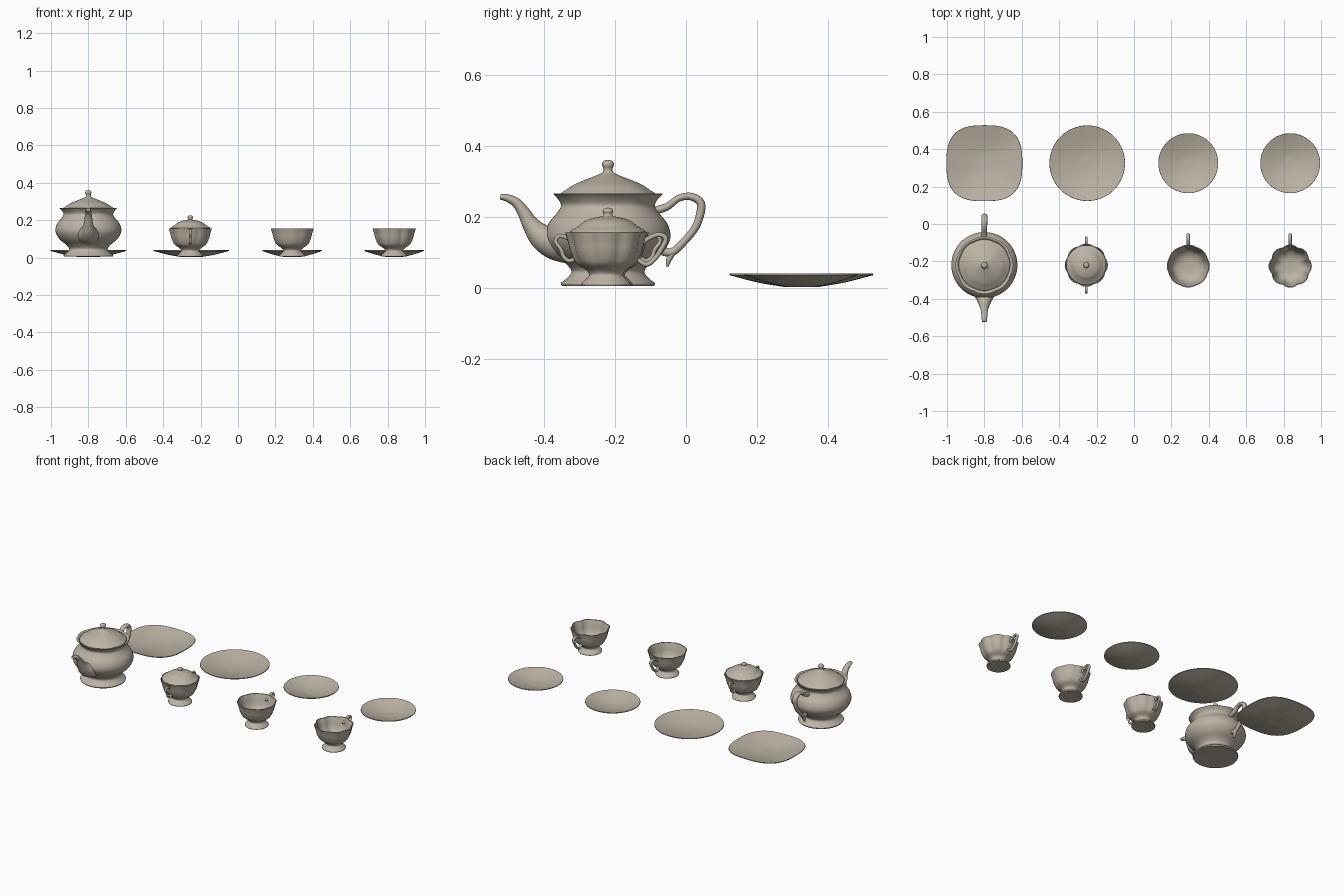
import bpy, bmesh, math
from mathutils import Vector

clay = bpy.data.materials.new("warm_beige")
clay.diffuse_color = (0.50, 0.45, 0.37, 1)


def smooth(pts, n=5):
    """Catmull-Rom curve through points of any dimension."""
    P = [Vector(p) for p in pts]
    out = []
    for i in range(len(P) - 1):
        a, b, c, d = P[max(i - 1, 0)], P[i], P[i + 1], P[min(i + 2, len(P) - 1)]
        for k in range(n):
            t = k / n
            out.append(0.5 * (2 * b + (c - a) * t + (2 * a - 5 * b + 4 * c - d) * t * t
                              + (3 * b - a - 3 * c + d) * t ** 3))
    return out + [P[-1]]


def finish(name, bm, loc):
    bmesh.ops.recalc_face_normals(bm, faces=bm.faces)
    me = bpy.data.meshes.new(name)
    bm.to_mesh(me)
    bm.free()
    ob = bpy.data.objects.new(name, me)
    ob.location = loc
    bpy.context.collection.objects.link(ob)
    me.materials.append(clay)
    bpy.context.view_layer.objects.active = ob
    for o in bpy.context.selected_objects:
        o.select_set(False)
    ob.select_set(True)
    bpy.ops.object.shade_smooth_by_angle(angle=math.radians(50))
    return ob


def skin(bm, rings):
    """Join closed rings of points, capping both ends."""
    R = [[bm.verts.new(p) for p in ring] for ring in rings]
    n = len(R[0])
    for a, b in zip(R, R[1:]):
        for i in range(n):
            j = (i + 1) % n
            bm.faces.new((a[i], a[j], b[j], b[i]))
    bm.faces.new(R[0][::-1])
    bm.faces.new(R[-1])


def lathe(name, parts, loc, shape=None, seg=64):
    """Revolve joined smooth profile pieces; shape(angle, z) scales radius."""
    prof = []
    for p in parts:
        prof += [q for q in smooth(p) if not prof or (q - prof[-1]).length > 1e-5]
    bm = bmesh.new()
    rings = []
    for r, z in prof:
        ring = []
        for i in range(seg):
            a = math.tau * i / seg
            rr = max(r, 0.001) * (shape(a, z) if shape else 1)
            ring.append((rr * math.cos(a), rr * math.sin(a), z))
        rings.append(ring)
    skin(bm, rings)
    return finish(name, bm, loc)


def tube(name, pts, loc, side=1, seg=14):
    """Tube in the y-z plane; points are (y, z, in-plane radius, x radius)."""
    P = smooth(pts, 6)
    rings = []
    for i, p in enumerate(P):
        d = P[min(i + 1, len(P) - 1)] - P[max(i - 1, 0)]
        l = math.hypot(d[0], d[1])
        ny, nz = -d[1] / l, d[0] / l
        rings.append([(p[3] * math.cos(t), side * (p[0] + ny * p[2] * math.sin(t)),
                       p[1] + nz * p[2] * math.sin(t))
                      for t in (math.tau * k / seg for k in range(seg))])
    bm = bmesh.new()
    skin(bm, rings)
    return finish(name, bm, loc)


def flute(n, amp, z0, z1):
    """Vertical lobes, fading in between z0 and z1."""
    def f(a, z):
        w = min(max((z - z0) / (z1 - z0), 0), 1)
        return 1 + amp * w * (abs(math.cos(n * a / 2)) - 0.8)
    return f


# ---- teapot ----
T = (-0.8, -0.22, 0)
lathe("teapot_body", [
    [(0, 0.008), (0.13, 0.006)],
    [(0.13, 0.006), (0.132, 0.014), (0.118, 0.025), (0.103, 0.045), (0.118, 0.068), (0.155, 0.1),
     (0.176, 0.14), (0.168, 0.18), (0.143, 0.212), (0.132, 0.232), (0.14, 0.25), (0.154, 0.265)],
    [(0.154, 0.265), (0.144, 0.264), (0.125, 0.24)],
    [(0.125, 0.24), (0, 0.24)]], T, flute(8, 0.03, 0.22, 0.265))
lathe("teapot_lid", [
    [(0, 0.25), (0.134, 0.255)],
    [(0.134, 0.255), (0.136, 0.263), (0.118, 0.276), (0.095, 0.291), (0.06, 0.306), (0.032, 0.317),
     (0.015, 0.326), (0.013, 0.336), (0.017, 0.347), (0.013, 0.357), (0, 0.361)]],
    T, flute(8, 0.02, 0.5, 0.4))
tube("teapot_spout", [
    (-0.10, 0.125, 0.06, 0.07), (-0.15, 0.13, 0.052, 0.06), (-0.188, 0.146, 0.038, 0.04),
    (-0.217, 0.178, 0.025, 0.026), (-0.238, 0.214, 0.018, 0.02), (-0.258, 0.24, 0.014, 0.017),
    (-0.283, 0.253, 0.011, 0.015), (-0.303, 0.257, 0.008, 0.012)], T)
tube("teapot_handle", [
    (0.12, 0.215, 0.012, 0.015), (0.165, 0.228, 0.011, 0.015), (0.2, 0.253, 0.01, 0.015),
    (0.235, 0.257, 0.011, 0.016), (0.261, 0.24, 0.012, 0.016), (0.26, 0.208, 0.012, 0.015),
    (0.245, 0.168, 0.011, 0.014), (0.212, 0.128, 0.011, 0.013), (0.178, 0.1, 0.012, 0.013),
    (0.14, 0.11, 0.014, 0.013)], T)
tube("teapot_handle_curl", [
    (0.185, 0.105, 0.01, 0.012), (0.172, 0.08, 0.008, 0.01), (0.167, 0.06, 0.004, 0.006)], T)

# ---- sugar bowl and cups share a footed bowl ----
foot = [(0.068, 0.006), (0.069, 0.013), (0.058, 0.024), (0.048, 0.036), (0.056, 0.05),
        (0.083, 0.07), (0.098, 0.1), (0.106, 0.13), (0.114, 0.156)]


def bowl(name, loc, lobes):
    lathe(name, [
        [(0, 0.008), foot[0]], foot,
        [foot[-1], (0.109, 0.156)],
        [(0.109, 0.156), (0.1, 0.128), (0.092, 0.1), (0.077, 0.075), (0.045, 0.058), (0, 0.055)]],
        loc, flute(8, lobes, 0.04, 0.08))


S = (-0.255, -0.22, 0)
bowl("sugar_bowl", S, 0.06)
lathe("sugar_lid", [
    [(0, 0.15), (0.104, 0.154)],
    [(0.104, 0.154), (0.105, 0.16), (0.085, 0.173), (0.065, 0.188), (0.04, 0.197), (0.017, 0.202),
     (0.012, 0.208), (0.015, 0.216), (0.011, 0.223), (0, 0.226)]], S)
for side, tag in ((1, "back"), (-1, "front")):
    tube("sugar_handle_" + tag, [
        (0.095, 0.126, 0.006, 0.006), (0.113, 0.14, 0.006, 0.007), (0.138, 0.146, 0.006, 0.007),
        (0.147, 0.13, 0.006, 0.007), (0.132, 0.108, 0.006, 0.007), (0.125, 0.088, 0.006, 0.007),
        (0.108, 0.076, 0.006, 0.007), (0.086, 0.086, 0.006, 0.006)], S, side)

for i, (x, lobes) in enumerate(((0.29, 0.03), (0.835, 0.08)), 1):
    C = (x, -0.225, 0)
    bowl(f"cup_{i}", C, lobes)
    tube(f"cup_handle_{i}", [
        (0.096, 0.122, 0.007, 0.008), (0.118, 0.138, 0.007, 0.009), (0.148, 0.15, 0.007, 0.009),
        (0.168, 0.138, 0.007, 0.009), (0.155, 0.108, 0.007, 0.009), (0.135, 0.08, 0.007, 0.009),
        (0.112, 0.066, 0.007, 0.009), (0.084, 0.084, 0.007, 0.008)], C)


# ---- plates ----
def plate(name, x, r, shape=None):
    lathe(name, [
        [(0, 0.003), (0.25 * r, 0.003)],
        [(0.25 * r, 0.003), (0.6 * r, 0.015), (r, 0.036)],
        [(r, 0.036), (0.995 * r, 0.04)],
        [(0.995 * r, 0.04), (0.6 * r, 0.02), (0.25 * r, 0.008), (0, 0.007)]],
        (x, 0.325, 0), shape, 96)


def squarish(a, z):
    return (abs(math.cos(a)) ** 2.8 + abs(math.sin(a)) ** 2.8) ** (-1 / 2.8)


plate("square_plate", -0.8, 0.203, squarish)
plate("round_plate", -0.25, 0.202)
plate("saucer_1", 0.29, 0.16)
plate("saucer_2", 0.835, 0.16)
